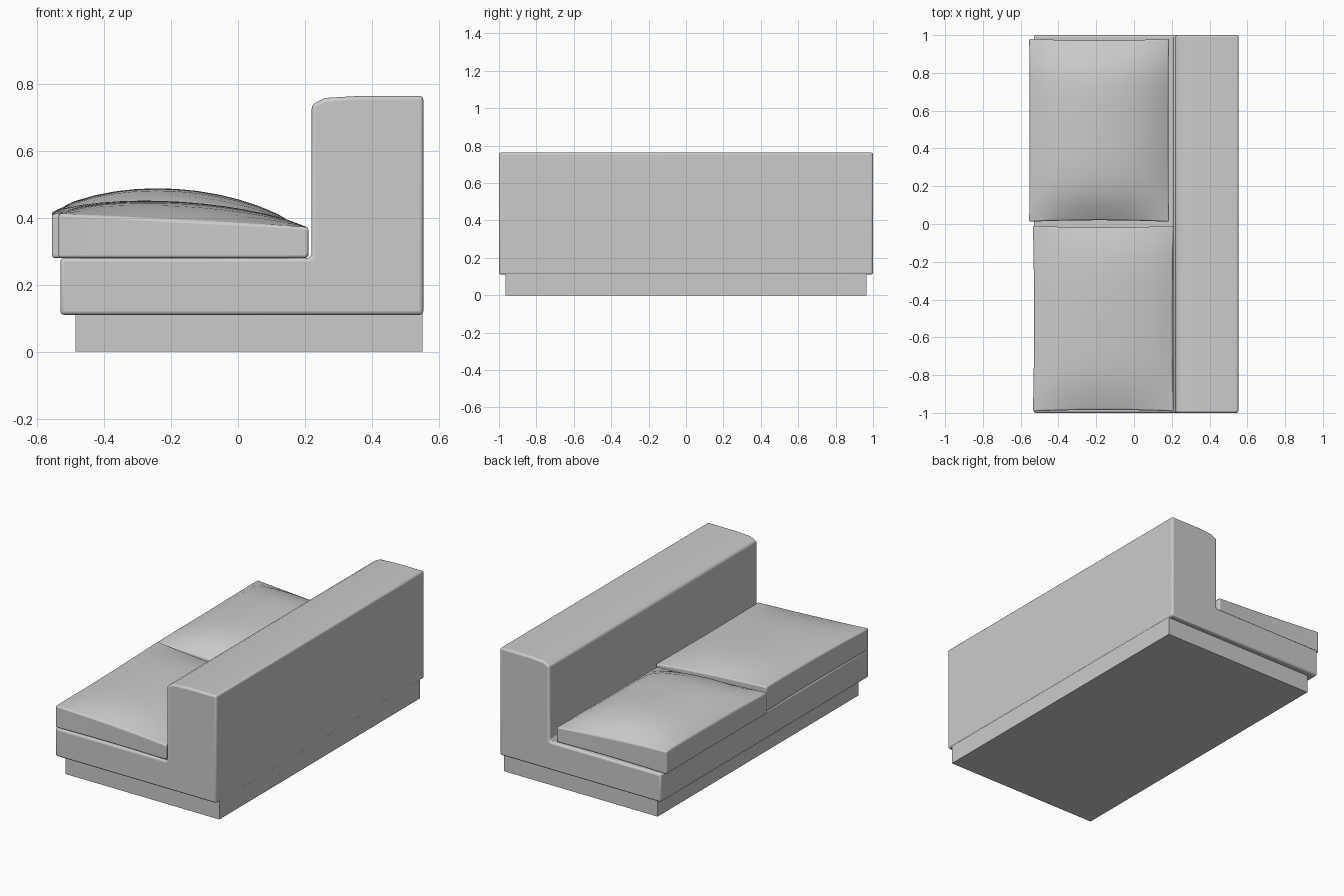
import bpy, bmesh

if "Cube" in bpy.data.objects:
    bpy.data.objects.remove(bpy.data.objects["Cube"])


def finish(name, bm, bevel=0.0, segments=3):
    """Turn a bmesh into a named, softly bevelled, smooth-shaded object."""
    bmesh.ops.recalc_face_normals(bm, faces=bm.faces)
    mesh = bpy.data.meshes.new(name)
    bm.to_mesh(mesh)
    bm.free()
    obj = bpy.data.objects.new(name, mesh)
    bpy.context.collection.objects.link(obj)
    if bevel:
        mod = obj.modifiers.new("soft_edges", 'BEVEL')
        mod.width, mod.segments = bevel, segments
        mod.limit_method, mod.angle_limit = 'ANGLE', 0.8
    bpy.ops.object.select_all(action='DESELECT')
    obj.select_set(True)
    bpy.context.view_layer.objects.active = obj
    bpy.ops.object.shade_smooth_by_angle(angle=0.7)
    return obj


def extrude_profile(name, profile, half, bevel=0.0):
    """Extrude an x/z profile along y from -half to half."""
    bm = bmesh.new()
    face = bm.faces.new([bm.verts.new((x, -half, z)) for x, z in profile])
    new = bmesh.ops.extrude_face_region(bm, geom=[face])["geom"]
    verts = [g for g in new if isinstance(g, bmesh.types.BMVert)]
    bmesh.ops.translate(bm, verts=verts, vec=(0, 2 * half, 0))
    return finish(name, bm, bevel)


def cushion(name, x0, x1, y0, y1, z0, front, back, puff, lift, pinch):
    """Slumped cushion: sloping top with a puffed middle and pinched sides."""
    bm = bmesh.new()
    bmesh.ops.create_cube(bm, size=2)
    bmesh.ops.subdivide_edges(bm, edges=bm.edges[:], cuts=11, use_grid_fill=True)
    for vert in bm.verts:
        u, v, w = vert.co
        top = front + (back - front) * (u + 1) / 2 + lift * v * (1 - u) / 2
        top += puff * max(0, 1 - u * u) ** 0.8 * (1 - v ** 4)
        x = (x0 + x1) / 2 + (x1 - x0) / 2 * u - pinch * u * (1 - v * v)
        y = (y0 + y1) / 2 + (y1 - y0) / 2 * v - 0.008 * v * (1 - u * u)
        vert.co = (x, y, z0 + (top - z0) * (w + 1) / 2)
    return finish(name, bm, 0.018)


# Recessed plinth
extrude_profile("plinth", [(-0.485, 0), (0.55, 0), (0.55, 0.13), (-0.485, 0.13)], 0.965)

# L-shaped upholstered base and backrest
extrude_profile("base_and_backrest", [
    (-0.53, 0.11), (0.553, 0.11), (0.553, 0.763), (0.36, 0.763), (0.26, 0.757),
    (0.22, 0.737), (0.22, 0.285), (0.21, 0.28), (-0.53, 0.28)], 1.0, 0.022)

# Two loose seat cushions
cushion("seat_cushion_near", -0.535, 0.21, -0.992, -0.01, 0.28, 0.42, 0.372, 0.05, 0.008, 0.006)
cushion("seat_cushion_far", -0.555, 0.185, 0.012, 0.98, 0.28, 0.415, 0.37, 0.093, 0.004, 0.003)
